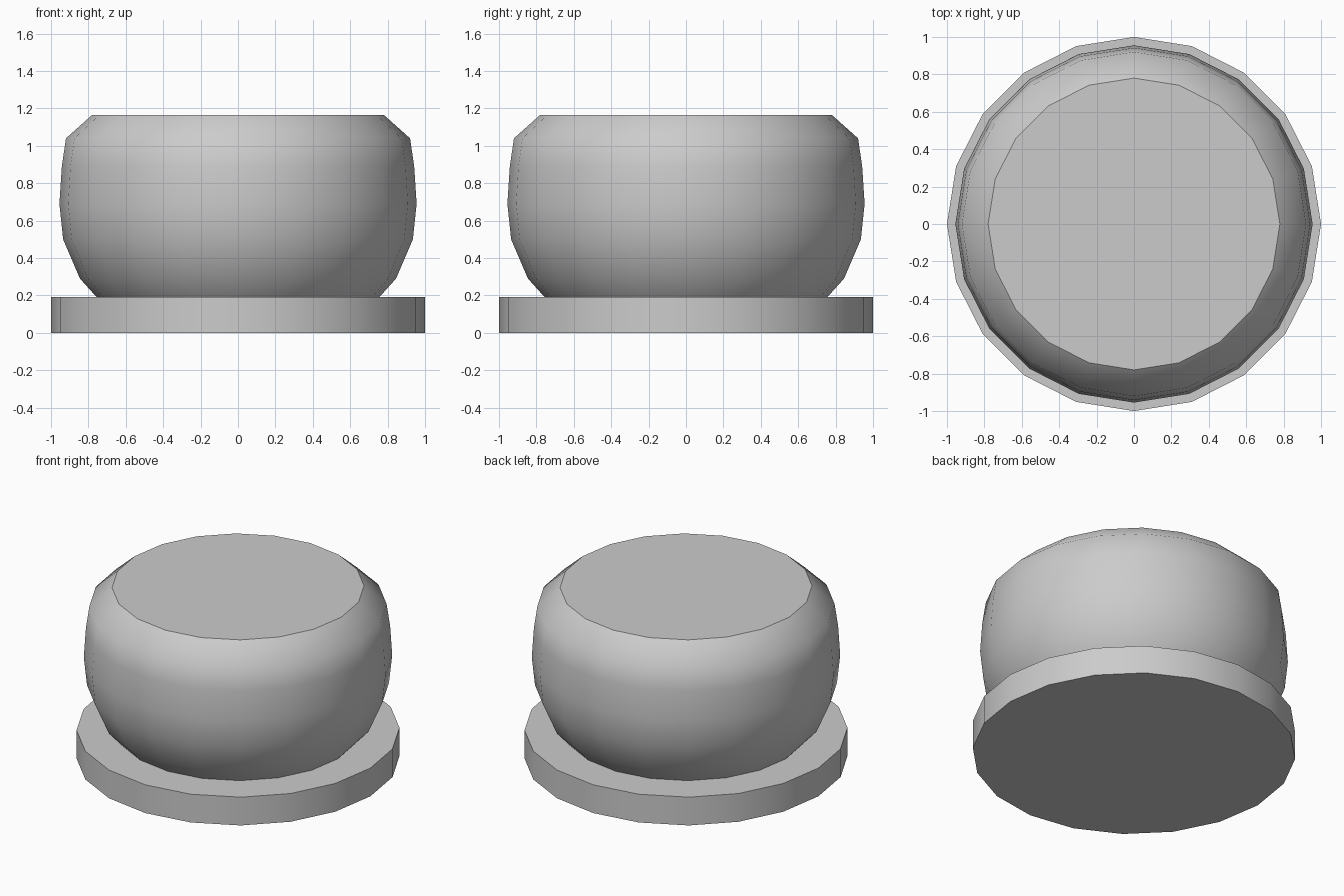
import bpy, bmesh
from math import cos, sin, pi, radians

if "Cube" in bpy.data.objects:
    bpy.data.objects.remove(bpy.data.objects["Cube"])

SIDES = 20


def lathe(name, profile, angle):
    """Spin (radius, z) points around z into a capped 20-sided solid."""
    bm = bmesh.new()
    rings = [[bm.verts.new((r * cos(2 * pi * i / SIDES), r * sin(2 * pi * i / SIDES), z))
              for i in range(SIDES)] for r, z in profile]
    for low, high in zip(rings, rings[1:]):
        for i in range(SIDES):
            j = (i + 1) % SIDES
            bm.faces.new((low[i], low[j], high[j], high[i]))
    bm.faces.new(rings[0][::-1])
    bm.faces.new(rings[-1])
    mesh = bpy.data.meshes.new(name)
    bm.to_mesh(mesh)
    bm.free()
    obj = bpy.data.objects.new(name, mesh)
    bpy.context.collection.objects.link(obj)
    bpy.ops.object.select_all(action='DESELECT')
    obj.select_set(True)
    bpy.context.view_layer.objects.active = obj
    bpy.ops.object.shade_smooth_by_angle(angle=radians(angle))
    return obj


# Flat round foot
lathe("base_disc", [(1.0, 0.0), (1.0, 0.193)], 40)

# Bulging body with a flat top
lathe("rounded_body", [(0.755, 0.19), (0.845, 0.29), (0.935, 0.50), (0.955, 0.69),
                       (0.942, 0.89), (0.92, 1.04), (0.78, 1.165)], 41)
